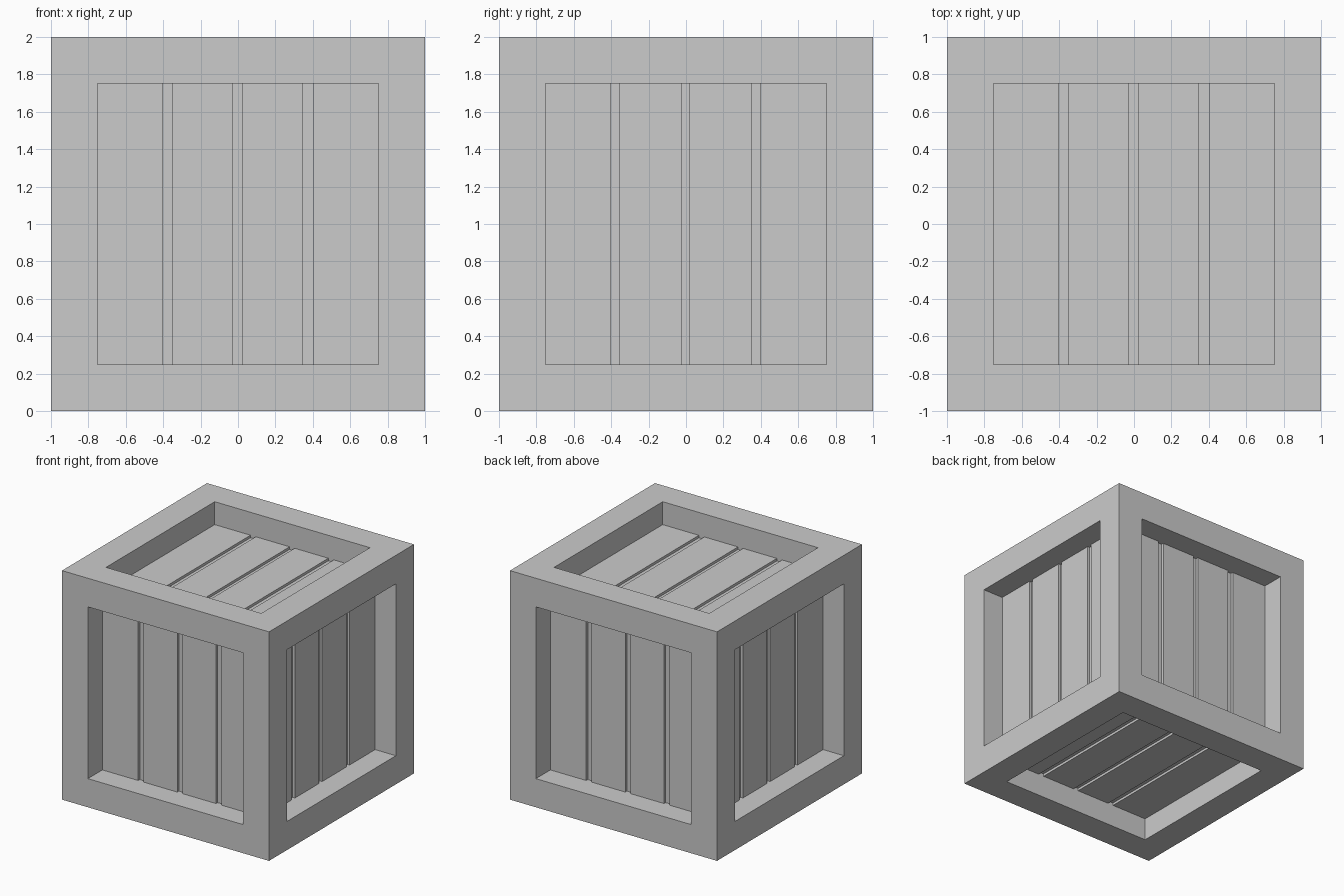
import bpy, bmesh
from math import radians
from mathutils import Matrix

if "Cube" in bpy.data.objects:
    bpy.data.objects.remove(bpy.data.objects["Cube"])

RIM = 0.25      # width of the frame boards
RECESS = 0.2    # depth of the plank faces below the frame
GROOVE = 0.022  # depth of the gaps between planks
WIDE = [(-0.75, -0.404), (-0.353, -0.026), (0.022, 0.348), (0.401, 0.75)]
SIDE = [(-0.75, -0.401), (-0.357, -0.022), (0.018, 0.353), (0.397, 0.75)]


def make_object(name, bm):
    bmesh.ops.recalc_face_normals(bm, faces=bm.faces)
    mesh = bpy.data.meshes.new(name)
    bm.to_mesh(mesh)
    bm.free()
    obj = bpy.data.objects.new(name, mesh)
    bpy.context.collection.objects.link(obj)
    return obj


# Crate frame: a cube with a square recess sunk into every face
bm = bmesh.new()
bmesh.ops.create_cube(bm, size=2, matrix=Matrix.Translation((0, 0, 1)))
bm.normal_update()
sides = list(bm.faces)
bmesh.ops.inset_individual(bm, faces=sides, thickness=RIM, use_even_offset=True)
for face in sides:
    inward = -face.normal * (RECESS + GROOVE)
    new = bmesh.ops.extrude_discrete_faces(bm, faces=[face])["faces"][0]
    bmesh.ops.translate(bm, verts=new.verts, vec=inward)
make_object("crate_frame", bm)


# Plank panels: four boards lying on the floor of a recess
def panel(name, planks, rotation):
    bm = bmesh.new()
    top = 1 - RECESS
    for a, b in planks:
        place = Matrix.Translation(((a + b) / 2, 0, top - GROOVE / 2))
        size = Matrix.Diagonal((b - a, 2 * (1 - RIM), GROOVE, 1))
        bmesh.ops.create_cube(bm, size=1, matrix=place @ size)
    bm.transform(Matrix.Translation((0, 0, 1)) @ rotation)
    make_object(name, bm)


upright = Matrix.Rotation(radians(90), 4, 'X')
for i, side in enumerate(("front", "right", "back", "left")):
    turn = Matrix.Rotation(radians(90 * i), 4, 'Z')
    panel(side + "_planks", SIDE if i % 2 else WIDE, turn @ upright)
panel("top_planks", WIDE, Matrix.Identity(4))
panel("bottom_planks", WIDE, Matrix.Rotation(radians(180), 4, 'Y'))
